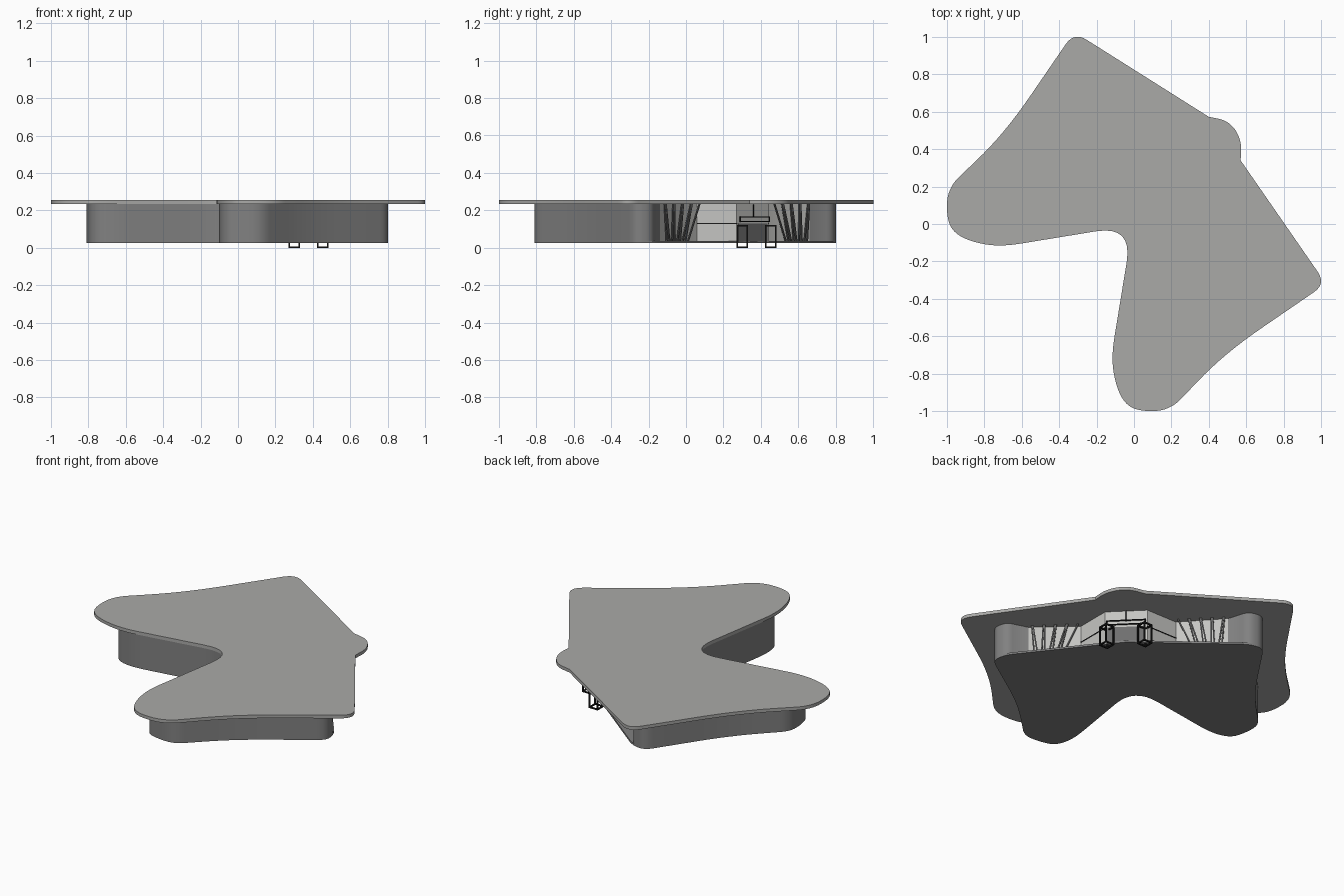
import bpy, bmesh, math
from mathutils import Vector

if "Cube" in bpy.data.objects:
    bpy.data.objects.remove(bpy.data.objects["Cube"])

R2 = math.sqrt(2)

def mat(name, v):
    m = bpy.data.materials.new(name)
    m.diffuse_color = (v[0], v[1], v[2], 1)
    m.use_nodes = True
    m.node_tree.nodes["Principled BSDF"].inputs["Base Color"].default_value = m.diffuse_color
    return m

ROOF = mat("roof_grey", (0.40, 0.40, 0.39))
WALL = mat("wall_grey", (0.22, 0.22, 0.22))
GLASS = mat("pale_facade", (0.56, 0.56, 0.54))
DOOR = mat("door_grey", (0.16, 0.16, 0.16))
SLAT = mat("slat_grey", (0.12, 0.12, 0.12))
FRAME = mat("frame_black", (0.01, 0.01, 0.01))

def st(s, t, z=0):
    """Point from the symmetry axis: s along the diagonal, t across it."""
    return Vector(((s - t) / R2, (s + t) / R2, z))

def fillet(pts, n=8):
    """Round each control point (x, y, cut distance)."""
    out = []
    for i, (x, y, d) in enumerate(pts):
        p = Vector((x, y))
        if d == 0:
            out.append(p)
            continue
        a = Vector(pts[i - 1][:2]) - p
        b = Vector(pts[(i + 1) % len(pts)][:2]) - p
        a = p + a.normalized() * min(d, a.length * 0.48)
        b = p + b.normalized() * min(d, b.length * 0.48)
        for k in range(n + 1):
            u = k / n
            out.append(a * (1 - u) ** 2 + p * 2 * u * (1 - u) + b * u * u)
    return out

def mirrored(half):
    return [(y, x, d) for x, y, d in reversed(half)]

def finish(bm, name, mats, smooth=True):
    bmesh.ops.recalc_face_normals(bm, faces=bm.faces[:])
    me = bpy.data.meshes.new(name)
    bm.to_mesh(me)
    bm.free()
    for m in mats:
        me.materials.append(m)
    ob = bpy.data.objects.new(name, me)
    bpy.context.collection.objects.link(ob)
    if smooth:
        bpy.ops.object.select_all(action='DESELECT')
        ob.select_set(True)
        bpy.context.view_layer.objects.active = ob
        bpy.ops.object.shade_smooth_by_angle(angle=math.radians(30))
    return ob

def slab(name, pts, z0, z1, mats, rule=None):
    bm = bmesh.new()
    f = bm.faces.new([bm.verts.new((p.x, p.y, z0)) for p in pts])
    r = bmesh.ops.extrude_face_region(bm, geom=[f])
    for v in r["geom"]:
        if isinstance(v, bmesh.types.BMVert):
            v.co.z = z1
    bmesh.ops.recalc_face_normals(bm, faces=bm.faces[:])
    if rule:
        for f in bm.faces:
            f.material_index = rule(f)
    return finish(bm, name, mats)

def bars(name, segs, w, m):
    """Square bars between pairs of points."""
    bm = bmesh.new()
    for a, b in segs:
        d = b - a
        q = d.to_track_quat('Z', 'Y').to_matrix().to_4x4()
        q.translation = (a + b) / 2
        r = bmesh.ops.create_cube(bm, size=1)
        for v in r["verts"]:
            v.co = q @ Vector((v.co.x * w, v.co.y * w, v.co.z * (d.length + w)))
    return finish(bm, name, [m], False)

# Roof plate: boomerang outline with a small entrance canopy bump
half = [(-0.125, -0.73, 0.12), (-0.08, -0.92, 0.1), (0.0, -1.0, 0.09),
        (0.19, -1.0, 0.09), (0.48, -0.695, 0.24), (1.027, -0.32, 0.08)]
bump = [(0.57, 0.34, 0), (0.575, 0.43, 0.06), (0.545, 0.505, 0.06),
        (0.49, 0.555, 0.06), (0.40, 0.573, 0)]
notch = [(-0.007, -0.007, 0.2)]
slab("roof", fillet(notch + half + bump + mirrored(half)), 0.235, 0.255, [ROOF])

# Building body: two wings, recessed facade and projecting vestibule
wing = [(-0.11, -0.66, 0.1), (-0.08, -0.78, 0.07), (0.02, -0.81, 0.06),
        (0.13, -0.81, 0.06), (0.38, -0.565, 0.2), (0.81, -0.275, 0.06),
        (0.79, -0.18, 0.04)]
front = [(0.66, -0.14, 0), (0.44, 0.06, 0), (0.44, 0.27, 0)]

def facade(f):
    c, n = f.calc_center_median(), f.normal
    t = (c.y - c.x) / R2
    return 1 if abs(n.z) < 0.5 and n.x + n.y > 0.3 and abs(t) < 0.55 and c.x + c.y > 0.4 else 0

slab("body", fillet(notch + wing + front + mirrored(front) + mirrored(wing)),
     0.03, 0.236, [WALL, GLASS], facade)

# Floor plate reaching out past the recessed facade
slab("floor", fillet(notch + wing + [(0.365, 0.365, 0)] + mirrored(wing)),
     0.025, 0.037, [WALL])

# Door panel on the vestibule front
c = [st(0.503, -0.11), st(0.507, -0.11), st(0.507, 0.11), st(0.503, 0.11)]
slab("door_panel", c, 0.03, 0.13, [DOOR])

# Fanned slats in front of the recessed facade, both sides
segs = []
for side in (-1, 1):
    for i in range(9):
        k = i / 8
        lo = 0.53 - 0.16 * k
        hi = 0.545 - 0.26 * k + (0.025 if i % 2 else 0)
        segs.append((st(0.385, side * lo, 0.035), st(0.385, side * hi, 0.23)))
bars("facade_slats", segs, 0.008, SLAT)

# Vestibule glazing bars
g = []
for side in (-1, 1):
    a = Vector((0.442, 0.06, 0.13)) if side < 0 else Vector((0.06, 0.442, 0.13))
    b = Vector((0.442, 0.27, 0.13)) if side < 0 else Vector((0.27, 0.442, 0.13))
    g.append((a, b))
g.append((st(0.51, 0, 0.165), st(0.51, 0, 0.23)))
bars("glazing_bars", g, 0.004, FRAME)

# Transom frame above the doors
T = [st(0.52, t, z) for t, z in ((-0.11, 0.14), (0.11, 0.14), (0.11, 0.165), (-0.11, 0.165))]
bars("transom_frame", [(T[i], T[(i + 1) % 4]) for i in range(4)], 0.006, FRAME)

# Two open box frames at the entrance
for side, name in ((-1, "right_door_frame"), (1, "left_door_frame")):
    x, y = (0.453, 0.3) if side < 0 else (0.3, 0.453)
    h = 0.027
    P = [[Vector((x + a * h, y + b * h, z)) for a, b in ((-1, -1), (1, -1), (1, 1), (-1, 1))]
         for z in (0.004, 0.118)]
    e = [(r[i], r[(i + 1) % 4]) for r in P for i in range(4)]
    e += [(P[0][i], P[1][i]) for i in range(4)]
    bars(name, e, 0.008, FRAME)
